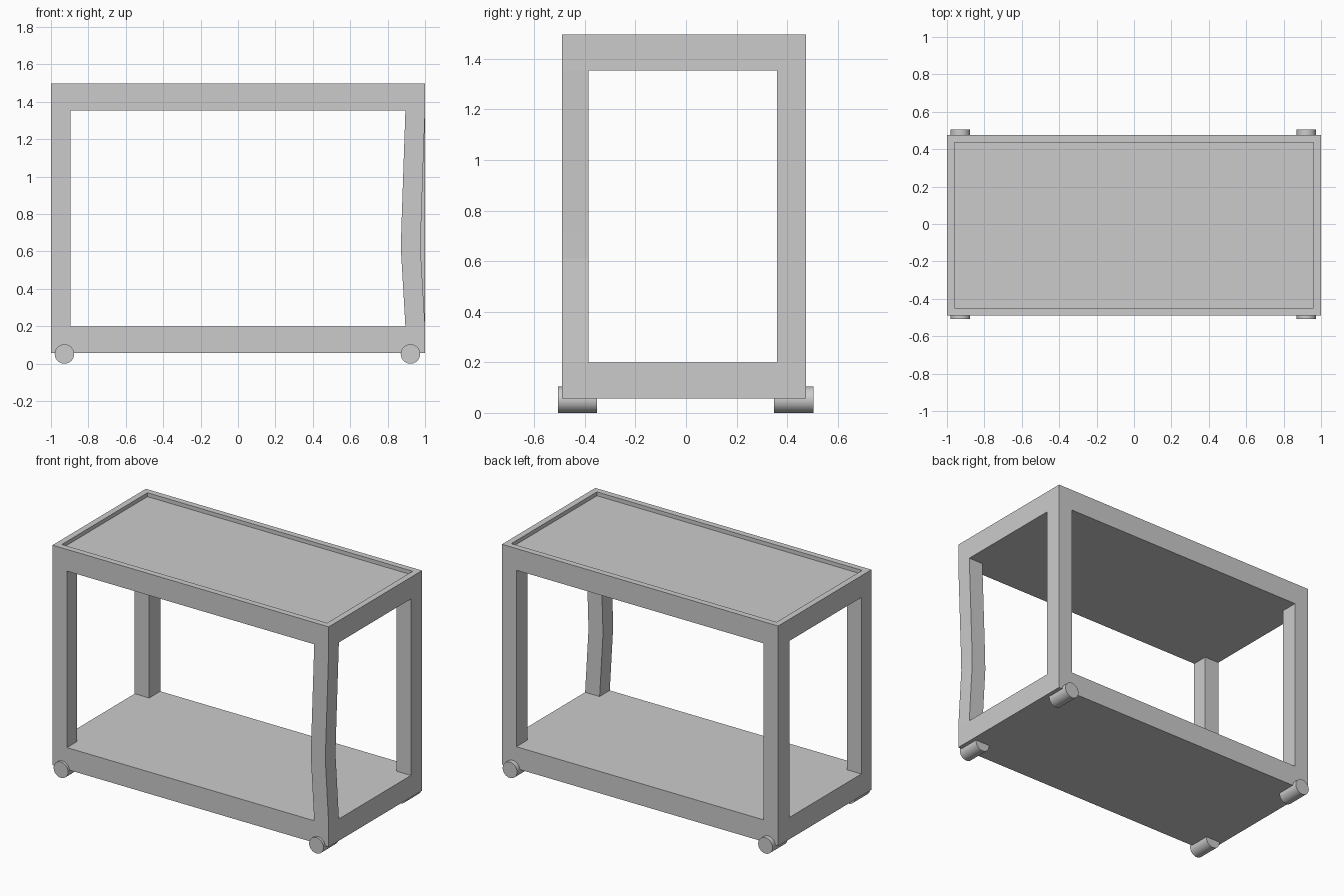
import bpy, bmesh, math
from itertools import product

if "Cube" in bpy.data.objects:
    bpy.data.objects.remove(bpy.data.objects["Cube"])

# Frame lattice: lower shelf, four corner posts, upper tray as one solid
XS = [-1.0, -0.895, 0.895, 1.0]
YS = [-0.49, -0.385, 0.36, 0.475]
ZS = [0.057, 0.2, 0.61, 0.71, 1.355, 1.497]
BEND = {2: -0.024, 3: -0.022}  # inward bow of the front right post


def filled(i, j, k):
    if not (0 <= i < 3 and 0 <= j < 3 and 0 <= k < 5):
        return False
    return k in (0, 4) or (i != 1 and j != 1)


bm = bmesh.new()
verts = {}


def vert(i, j, k):
    if (i, j, k) not in verts:
        dx = BEND.get(k, 0) if i >= 2 and j <= 1 else 0
        verts[i, j, k] = bm.verts.new((XS[i] + dx, YS[j], ZS[k]))
    return verts[i, j, k]


# Skin every side where a filled cell meets an empty one
for cell in product(range(3), range(3), range(5)):
    if not filled(*cell):
        continue
    for axis, side in product(range(3), (0, 1)):
        near = list(cell)
        near[axis] += 1 if side else -1
        if filled(*near):
            continue
        u, v = [a for a in range(3) if a != axis]
        corners = []
        for du, dv in ((0, 0), (1, 0), (1, 1), (0, 1)):
            p = list(cell)
            p[axis] += side
            p[u] += du
            p[v] += dv
            corners.append(vert(*p))
        bm.faces.new(corners)
bmesh.ops.recalc_face_normals(bm, faces=bm.faces)

# Shallow recess in the tray top
top = [f for f in bm.faces if f.calc_center_median().z > 1.49]
bmesh.ops.inset_region(bm, faces=top, thickness=0.04, use_even_offset=True)
bmesh.ops.inset_region(bm, faces=top, thickness=0.0001, depth=-0.025, use_even_offset=True)

mesh = bpy.data.meshes.new("cart_frame")
bm.to_mesh(mesh)
bm.free()
frame = bpy.data.objects.new("cart_frame", mesh)
bpy.context.collection.objects.link(frame)

# Roller wheels set half into the lower shelf
R = 0.052
for xn, x in (("left", -0.928), ("right", 0.922)):
    for yn, y in (("front", -0.429), ("back", 0.427)):
        bpy.ops.mesh.primitive_cylinder_add(
            vertices=32, radius=R, depth=0.156, location=(x, y, R),
            rotation=(math.pi / 2, 0, 0))
        wheel = bpy.context.object
        wheel.name = f"wheel_{yn}_{xn}"
        bpy.ops.object.shade_smooth_by_angle(angle=math.radians(30))
